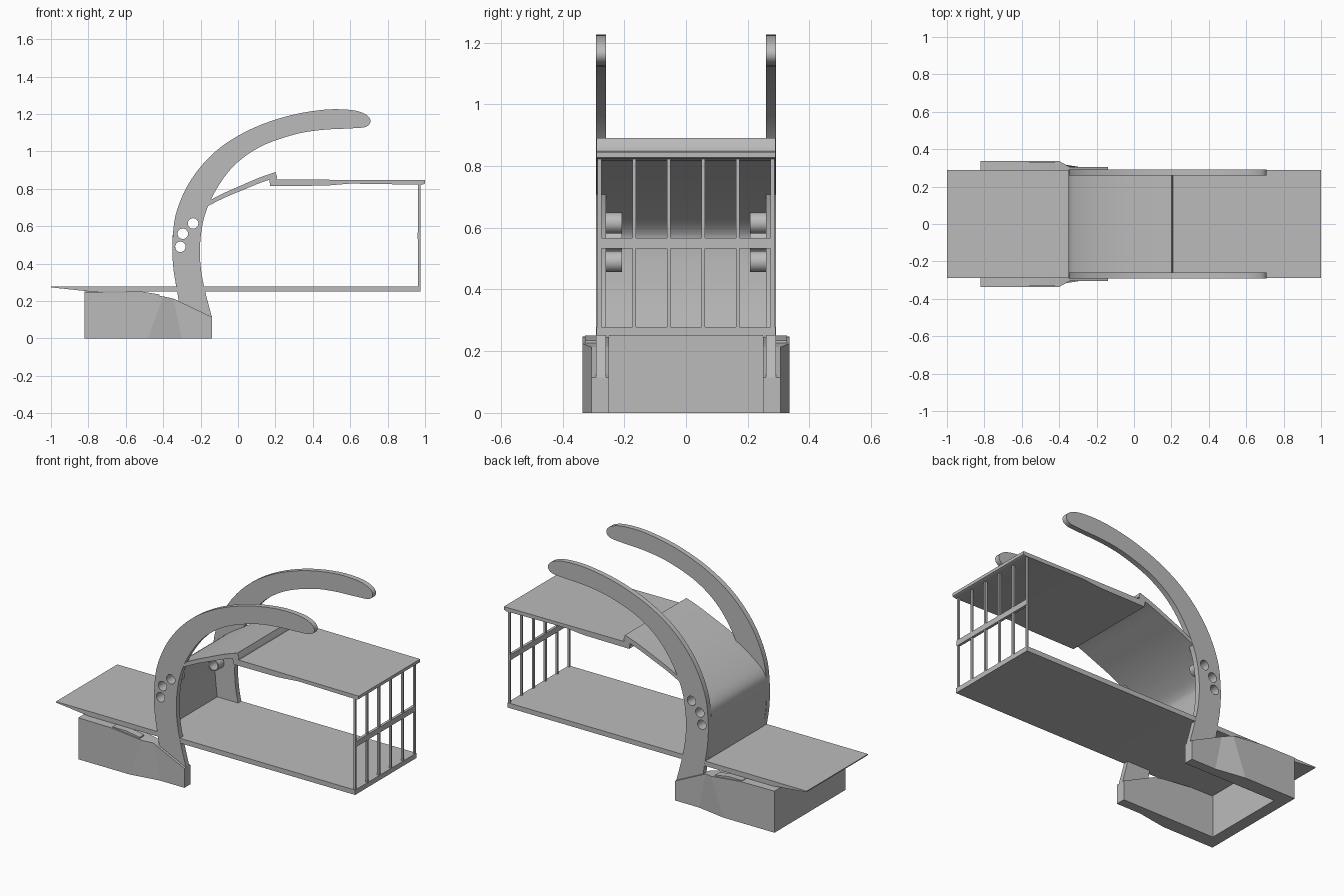
import bpy, bmesh, math
from mathutils import Vector

if "Cube" in bpy.data.objects:
    bpy.data.objects.remove(bpy.data.objects["Cube"])

grey = bpy.data.materials.new("plain grey")
grey.diffuse_color = (0.5, 0.5, 0.5, 1)
grey.use_nodes = True
grey.node_tree.nodes["Principled BSDF"].inputs["Base Color"].default_value = grey.diffuse_color


def finish(name, bm, smooth=True):
    bmesh.ops.remove_doubles(bm, verts=bm.verts, dist=1e-5)
    bmesh.ops.recalc_face_normals(bm, faces=bm.faces)
    me = bpy.data.meshes.new(name)
    bm.to_mesh(me)
    bm.free()
    me.materials.clear()
    me.materials.append(grey)
    ob = bpy.data.objects.new(name, me)
    bpy.context.collection.objects.link(ob)
    if smooth:
        bpy.ops.object.select_all(action='DESELECT')
        bpy.context.view_layer.objects.active = ob
        ob.select_set(True)
        bpy.ops.object.shade_smooth_by_angle(angle=math.radians(30))
    return ob


def prism(name, loops, y0, y1):
    """Extrude closed x-z outlines along y; inner loops become holes."""
    cu = bpy.data.curves.new(name, 'CURVE')
    cu.dimensions, cu.fill_mode, cu.extrude = '2D', 'BOTH', abs(y1 - y0) / 2
    for pts in loops:
        sp = cu.splines.new('POLY')
        sp.points.add(len(pts) - 1)
        for p, (x, z) in zip(sp.points, pts):
            p.co = (x, z, 0, 1)
        sp.use_cyclic_u = True
    tmp = bpy.data.objects.new("temp", cu)
    bpy.context.collection.objects.link(tmp)
    bpy.context.view_layer.update()
    me = tmp.evaluated_get(bpy.context.evaluated_depsgraph_get()).to_mesh()
    bm = bmesh.new()
    bm.from_mesh(me)
    bpy.data.objects.remove(tmp)
    for v in bm.verts:
        x, z, d = v.co
        v.co = (x, (y0 + y1) / 2 - d, z)
    return finish(name, bm)


def box(name, x0, x1, y0, y1, z0, z1):
    return prism(name, [[(x0, z0), (x1, z0), (x1, z1), (x0, z1)]], y0, y1)


def spline(pts, n=6):
    """Smooth open curve through the points."""
    P = [Vector(p) for p in pts]
    P = [2 * P[0] - P[1]] + P + [2 * P[-1] - P[-2]]
    out = []
    for a, b, c, d in zip(P, P[1:], P[2:], P[3:]):
        for i in range(n):
            t = i / n
            out.append(0.5 * (2 * b + (c - a) * t + (2 * a - 5 * b + 4 * c - d) * t ** 2
                              + (3 * b - a - 3 * c + d) * t ** 3))
    return out + [P[-2]]


def circle(c, r, n=24):
    return [(c[0] + r * math.cos(2 * math.pi * i / n), c[1] + r * math.sin(2 * math.pi * i / n))
            for i in range(n)]


# Curved arms with three holes, and a tube behind each hole
arm = spline([(-.305, .12), (-.325, .25), (-.346, .38), (-.35, .52), (-.328, .68), (-.25, .85),
              (-.12, 1.0), (.05, 1.11), (.25, 1.185), (.45, 1.222), (.6, 1.222), (.68, 1.2),
              (.708, 1.165), (.685, 1.132), (.6, 1.123), (.45, 1.115), (.3, 1.09), (.12, 1.025),
              (-.02, .925), (-.12, .79), (-.18, .65), (-.203, .5), (-.198, .37), (-.175, .25),
              (-.14, .115)])
holes = [(-.24, .615), (-.295, .56), (-.308, .49)]
for s, side in ((-1, "front"), (1, "back")):
    prism(side + "_arm", [arm] + [circle(h, .028) for h in holes], s * .26, s * .291)
    for i, h in enumerate(holes):
        prism(f"{side}_tube_{i}", [circle(h, .034), circle(h, .028)], s * .207, s * .262)

# Curved shield: upright wall bending into the roof
outer = spline([(-.33, .27), (-.346, .4), (-.35, .54), (-.33, .605), (-.26, .668), (-.17, .727),
                (-.08, .775), (.01, .815), (.11, .858), (.2, .89)])
inner = []
for i, p in enumerate(outer):
    t = outer[min(i + 1, len(outer) - 1)] - outer[max(i - 1, 0)]
    t.normalize()
    inner.append(p + Vector((t.y, -t.x)) * (.012 + .018 * i / len(outer)))
prism("curved_shield", [outer + inner[::-1]], -.26, .26)
# outside the arms' inner faces, only the roof part reaches full width
k = len(outer) // 2
for s in (-1, 1):
    prism("shield_edge", [outer[k:] + inner[k:][::-1]], s * .26, s * .29)

# Roof with raised lip, and floor with a tapered tail
prism("roof", [[(.165, .862), (.2, .89), (.208, .85), (1, .846), (1, .828), (.985, .822),
                (.6, .828), (.47, .817), (.172, .815)]], -.29, .29)
prism("floor", [[(-1, .279), (.972, .279), (.972, .25), (-.78, .25), (-1, .273)]], -.29, .29)

# Barred end
for i in range(6):
    y = -.28 + i * .112
    box(f"end_bar_{i}", .963, .975, y - .006, y + .006, .25, .83)
box("end_rail", .961, .977, -.285, .285, .533, .566)
box("bottom_rail", .961, .977, -.29, .29, .25, .279)

# Base: two tapering side blocks joined by a rear wall
# stations: x at bottom, x at top, top height, outer half width
stations = [(-.82, -.82, .248, .336), (-.6, -.6, .246, .336), (-.482, -.4, .225, .336),
            (-.3, -.345, .213, .306), (-.14, -.14, .115, .306)]
for s, side in ((-1, "front"), (1, "back")):
    bm = bmesh.new()
    rings = [[bm.verts.new(c) for c in ((xb, s * w, 0), (xt, s * w, h), (xt, s * .25, h),
                                        (xb, s * .25, 0))] for xb, xt, h, w in stations]
    for a, b in zip(rings, rings[1:]):
        for i in range(4):
            j = (i + 1) % 4
            bm.faces.new((a[i], a[j], b[j], b[i]))
    bm.faces.new(rings[0])
    bm.faces.new(rings[-1])
    finish(side + "_base_block", bm, smooth=False)
    # small wedge under the floor edge
    prism(side + "_wedge", [[(-.6, .24), (-.6, .25), (-.51, .25), (-.42, .235), (-.42, .22)]],
          s * .285, s * .328)
box("rear_base_wall", -.82, -.75, -.25, .25, 0, .25)
